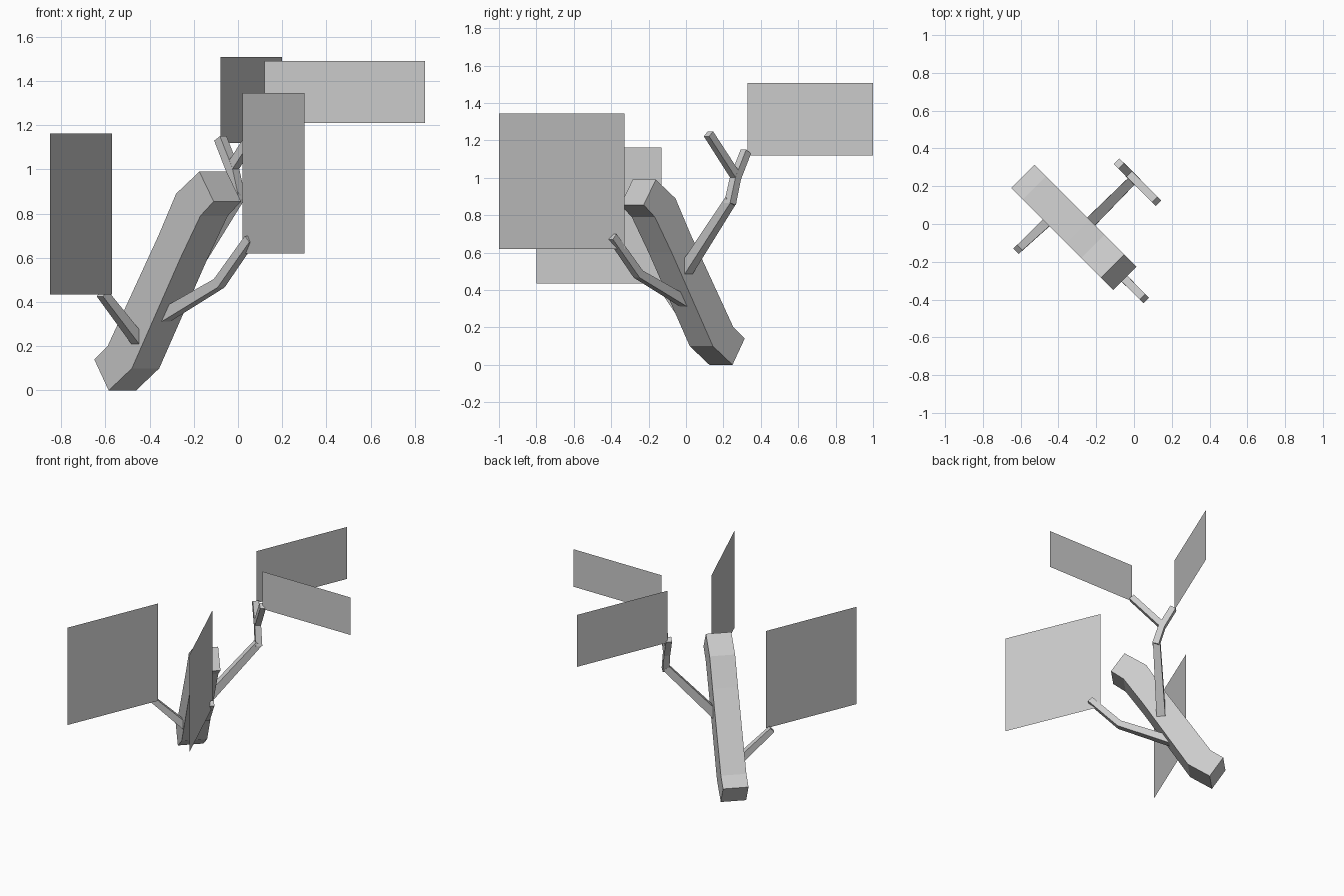
import bpy, bmesh
from mathutils import Vector

if "Cube" in bpy.data.objects:
    bpy.data.objects.remove(bpy.data.objects["Cube"])

S = 0.5 ** 0.5
ALONG = Vector((S, -S, 0))    # lean direction of the trunk
ACROSS = Vector((S, S, 0))    # width direction of the trunk


def loft(name, rings):
    """Skin a list of four-point rings and cap both ends."""
    bm = bmesh.new()
    loops = [[bm.verts.new(p) for p in r] for r in rings]
    for a, b in zip(loops, loops[1:]):
        for i in range(4):
            j = (i + 1) % 4
            bm.faces.new((a[i], a[j], b[j], b[i]))
    bm.faces.new(loops[0])
    bm.faces.new(loops[-1])
    bmesh.ops.recalc_face_normals(bm, faces=bm.faces)
    return finish(name, bm)


def finish(name, bm):
    me = bpy.data.meshes.new(name)
    bm.to_mesh(me)
    bm.free()
    ob = bpy.data.objects.new(name, me)
    bpy.context.collection.objects.link(ob)
    return ob


def branch(name, points, sizes, side):
    """Square tapered limb through points, mitred at the bends."""
    pts = [Vector(p) for p in points]
    rings = []
    for i, p in enumerate(pts):
        t = (pts[min(i + 1, len(pts) - 1)] - pts[max(i - 1, 0)]).normalized()
        up = side.cross(t).normalized()
        h = sizes[i] / 2
        rings.append([p + side * a * h + up * b * h
                      for a, b in ((-1, -1), (1, -1), (1, 1), (-1, 1))])
    loft(name, rings)


def leaf(name, start, end, z0, z1):
    """Upright flat leaf card."""
    bm = bmesh.new()
    bm.faces.new([bm.verts.new((p[0], p[1], z))
                  for p, z in ((start, z0), (end, z0), (end, z1), (start, z1))])
    finish(name, bm)


# leaning trunk: (upper x, z, lower x, z) on its left side, ring by ring
profile = [(-0.65, 0.14, -0.585, 0.0), (-0.59, 0.20, -0.48, 0.10),
           (-0.36, 0.70, -0.26, 0.60), (-0.28, 0.89, -0.17, 0.79),
           (-0.175, 0.99, -0.11, 0.855)]
WIDE = ACROSS * 0.175
rings = []
for ux, uz, lx, lz in profile:
    u = Vector((ux, -0.46 - ux, uz))
    l = Vector((lx, -0.46 - lx, lz))
    rings.append([u, l, l + WIDE, u + WIDE])
loft("trunk", rings)

# limbs
branch("front_branch", [(-0.345, 0.005, 0.33), (-0.085, -0.255, 0.485), (0.055, -0.395, 0.685)],
       [0.055, 0.045, 0.04], ACROSS)
branch("left_branch", [(-0.45, 0.02, 0.225), (-0.615, -0.135, 0.44)],
       [0.05, 0.04], ALONG)
branch("rear_branch", [(-0.245, -0.005, 0.50), (0.0, 0.24, 0.88)],
       [0.06, 0.048], ALONG)
branch("rear_twig", [(0.005, 0.235, 0.86), (-0.025, 0.265, 1.0), (-0.08, 0.32, 1.14)],
       [0.045, 0.043, 0.042], ACROSS)
branch("forked_twig", [(-0.025, 0.265, 1.01), (0.12, 0.12, 1.235)],
       [0.042, 0.04], ACROSS)

# leaf cards
leaf("front_leaf", (0.02, -0.33), (0.30, -1.0), 0.62, 1.345)
leaf("left_leaf", (-0.57, -0.13), (-0.85, -0.80), 0.435, 1.162)
leaf("rear_leaf", (-0.08, 0.33), (0.20, 1.0), 1.12, 1.508)
leaf("right_leaf", (0.12, 0.12), (0.845, 0.12), 1.21, 1.49)
